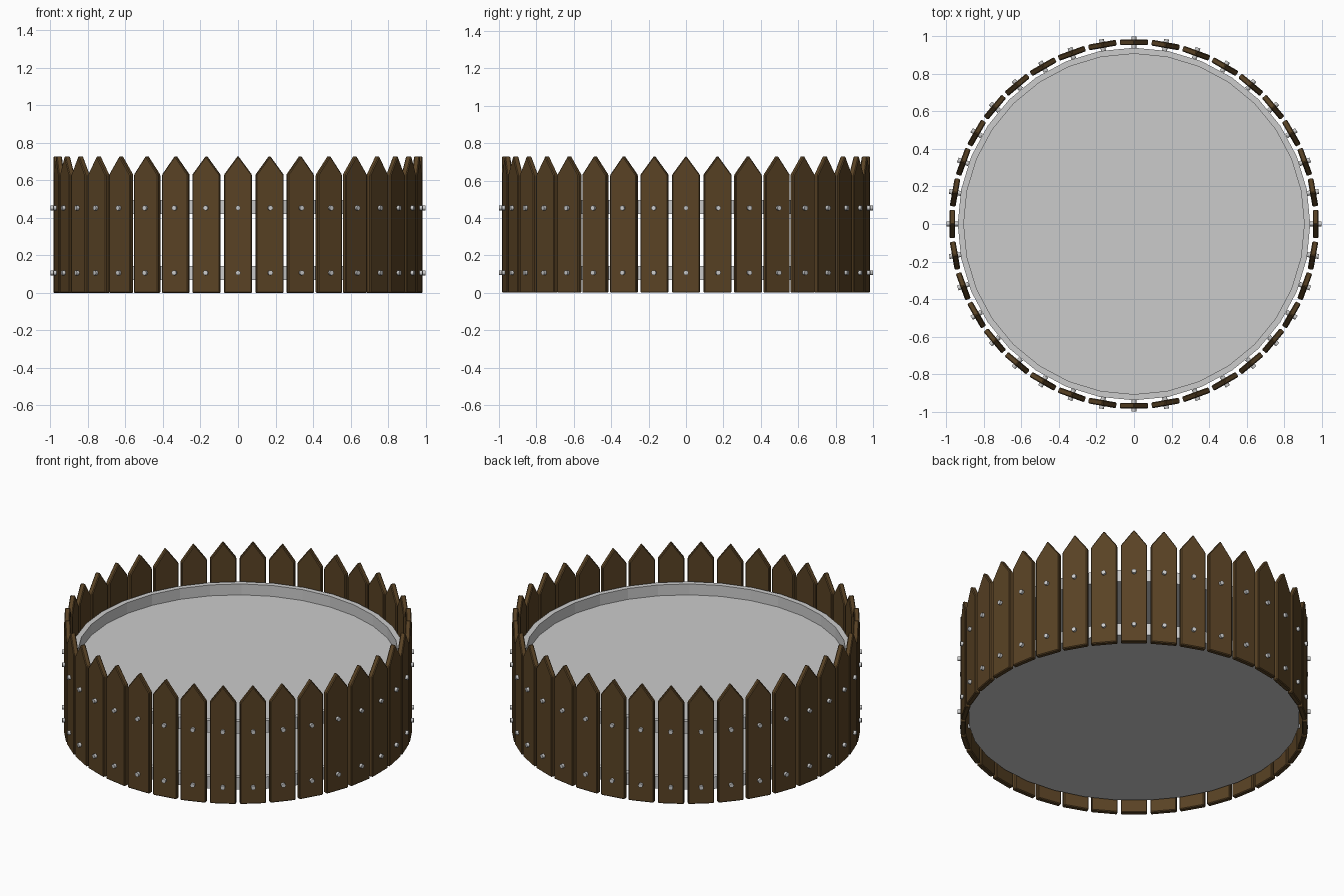
import bpy, bmesh, math
from mathutils import Matrix

if "Cube" in bpy.data.objects:
    bpy.data.objects.remove(bpy.data.objects["Cube"])

COUNT = 36
R = 0.969          # radius of the plank ring
THICK = 0.031


def material(name, col):
    m = bpy.data.materials.new(name)
    m.diffuse_color = col
    m.use_nodes = True
    m.node_tree.nodes["Principled BSDF"].inputs["Base Color"].default_value = m.diffuse_color
    return m


def finish(bm, name, mat=None):
    bmesh.ops.recalc_face_normals(bm, faces=bm.faces)
    me = bpy.data.meshes.new(name)
    bm.to_mesh(me)
    bm.free()
    if mat:
        me.materials.append(mat)
    return me


def place(me, name, angle=0.0, loc=(0, 0, 0)):
    ob = bpy.data.objects.new(name, me)
    bpy.context.collection.objects.link(ob)
    ob.matrix_world = Matrix.Rotation(angle, 4, 'Z') @ Matrix.Translation(loc)
    return ob


wood = material("dark_wood", (0.10, 0.055, 0.018, 1))

# pointed plank, lying on the -y side of the ring
bm = bmesh.new()
hw = 0.075
outline = [(-hw, 0), (hw, 0), (hw, 0.63), (0, 0.732), (-hw, 0.63)]
face = bm.faces.new([bm.verts.new((x, -THICK / 2, z)) for x, z in outline])
ext = bmesh.ops.extrude_face_region(bm, geom=[face])
bmesh.ops.translate(bm, vec=(0, THICK, 0),
                    verts=[g for g in ext["geom"] if isinstance(g, bmesh.types.BMVert)])
bmesh.ops.recalc_face_normals(bm, faces=bm.faces)
bmesh.ops.bevel(bm, geom=bm.edges[:], offset=0.005, segments=1, affect='EDGES')
plank = finish(bm, "plank", wood)

# bolt passing radially through a plank
bm = bmesh.new()
bmesh.ops.create_cone(bm, cap_ends=True, segments=12, radius1=0.013, radius2=0.013,
                      depth=0.062, matrix=Matrix.Rotation(math.pi / 2, 4, 'X'))
bolt = finish(bm, "bolt")

# ring of planks with two bolts each
for i in range(COUNT):
    a = 2 * math.pi * i / COUNT
    place(plank, f"plank_{i}", a, (0, -R, 0))
    for label, z in (("lower", 0.107), ("upper", 0.453)):
        place(bolt, f"{label}_bolt_{i}", a, (0, -R, z))

# shallow round tray: low cylinder with a recessed top
bm = bmesh.new()
bmesh.ops.create_cone(bm, cap_ends=True, segments=32, radius1=0.94, radius2=0.94,
                      depth=0.075, matrix=Matrix.Translation((0, 0, 0.0375)))
top = max(bm.faces, key=lambda f: f.calc_center_median().z)
bmesh.ops.inset_region(bm, faces=[top], thickness=0.032)
ext = bmesh.ops.extrude_face_region(bm, geom=[top])
bmesh.ops.translate(bm, vec=(0, 0, -0.068),
                    verts=[g for g in ext["geom"] if isinstance(g, bmesh.types.BMVert)])
if top.is_valid:
    bmesh.ops.delete(bm, geom=[top], context='FACES_ONLY')
tray = finish(bm, "tray")

# lower and upper trays
place(tray, "lower_tray", 0, (0, 0, 0.069))
place(tray, "upper_tray", 0, (0, 0, 0.42))
